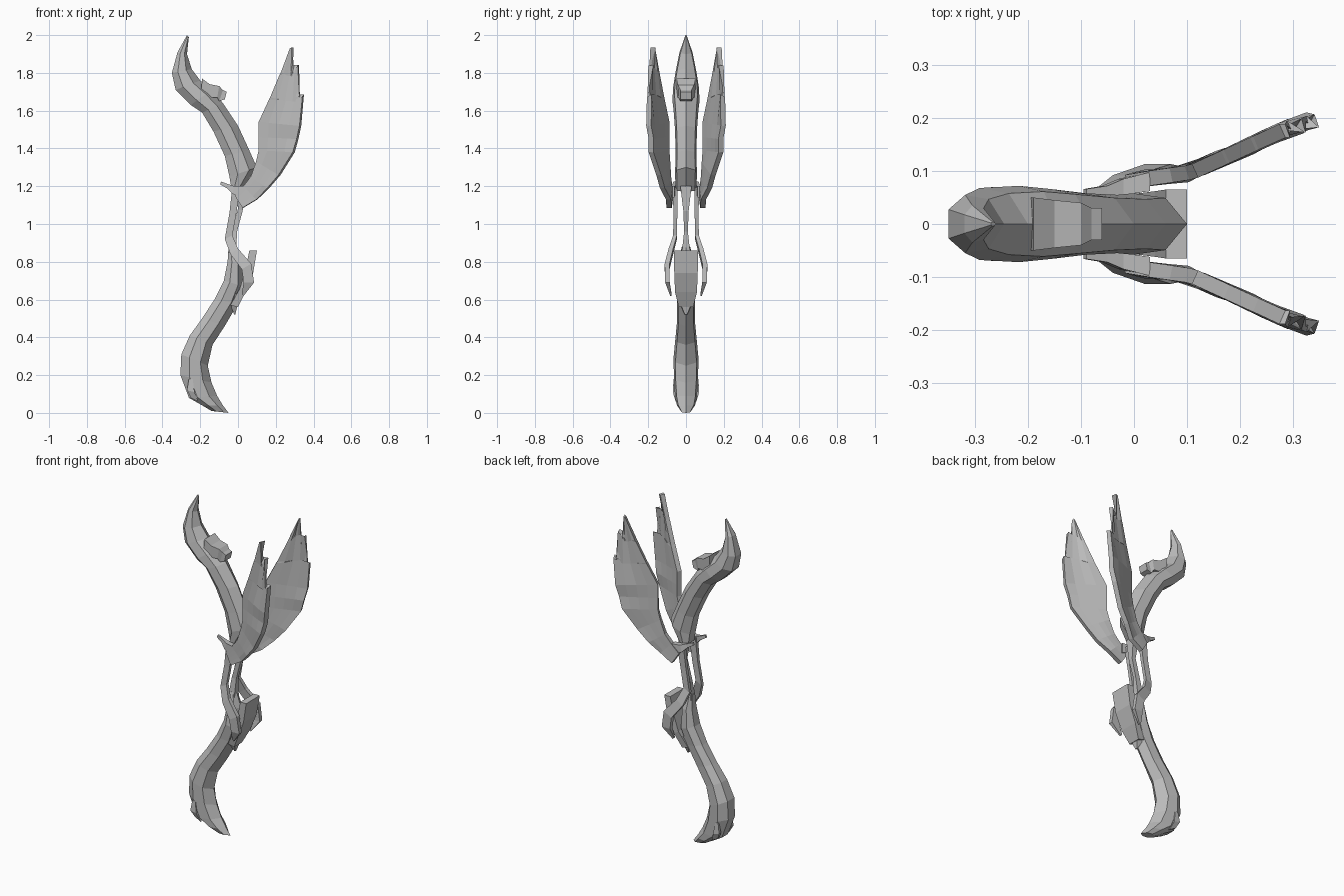
import bpy
import bmesh
from mathutils import Vector

if "Cube" in bpy.data.objects:
    bpy.data.objects.remove(bpy.data.objects["Cube"])

stone = bpy.data.materials.new("stone_grey")
stone.use_nodes = True
GREY = (0.5, 0.5, 0.5, 1)
stone.diffuse_color = GREY
stone.node_tree.nodes["Principled BSDF"].inputs["Base Color"].default_value = GREY

# cross-sections as (position from back to ridge, half width) pairs
RIDGED = [(0, 0.5), (0.3, 1), (0.72, 0.85), (1, 0)]
BOXED = [(0, 1), (1, 1)]


def finish(name, bm, mirrored, thickness=0):
    """Turn a bmesh into a flat-shaded object, optionally thickened and paired."""
    bmesh.ops.recalc_face_normals(bm, faces=bm.faces)
    mesh = bpy.data.meshes.new(name)
    bm.to_mesh(mesh)
    bm.free()
    mesh.materials.append(stone)
    obj = bpy.data.objects.new(name, mesh)
    bpy.context.collection.objects.link(obj)
    if thickness:
        mod = obj.modifiers.new("thickness", "SOLIDIFY")
        mod.thickness = thickness
        mod.offset = 0
    if mirrored:
        mod = obj.modifiers.new("pair", "MIRROR")
        mod.use_axis = (False, True, False)
        mod.use_mirror_merge = False
    return obj


def loft(name, sections, profile=RIDGED, mirrored=False):
    """Skin sections given in hundredths: back x, z, ridge x, z, half width, y centre."""
    bm = bmesh.new()
    outline = profile + [(t, -w) for t, w in reversed(profile) if w]
    rings = []
    for bx, bz, rx, rz, half, y in sections:
        back, ridge = Vector((bx, y, bz)), Vector((rx, y, rz))
        rings.append([bm.verts.new((back.lerp(ridge, t) + Vector((0, w * half, 0))) / 100)
                      for t, w in outline])
    count = len(outline)
    for a, b in zip(rings, rings[1:]):
        for i in range(count):
            j = (i + 1) % count
            bm.faces.new((a[i], a[j], b[j], b[i]))
    bm.faces.new(rings[0])
    bm.faces.new(rings[-1])
    return finish(name, bm, mirrored)


# Upper limb, curling up into a pointed crest
loft("upper_limb", [
    (-27, 200, -26, 199, 0.4, 0),
    (-32, 191, -27, 190, 3.5, 0),
    (-35, 180, -24.5, 182, 5.5, 0),
    (-33, 171, -20, 176, 6.8, 0),
    (-25, 163, -14, 171, 7.2, 0),
    (-19, 159, -8, 164, 6.6, 0),
    (-13, 149, 0, 152, 5.8, 0),
    (-7, 136, 6, 139, 5.5, 0),
    (-4.5, 125, 10, 130, 5.8, 0),
    (-3.5, 119, 1, 117, 5.5, 0)])

# Small beaked head on the inner side of the upper limb
loft("beaked_head", [
    (-20, 164, -19, 177, 5, 0),
    (-15, 167, -15, 174, 4.5, 0),
    (-11, 167, -10, 173, 4, 0),
    (-10, 165, -8, 171, 3, 0),
    (-7, 166, -6, 170, 3, 0)], BOXED)

# Lower limb, sweeping back and then forward to a flat point
loft("lower_limb", [
    (-14, 1, -5, 0, 2.5, 0),
    (-19, 4, -8, 4, 4.8, 0),
    (-26, 8, -11, 9, 5.8, 0),
    (-30.5, 20, -14, 16, 6.4, 0),
    (-30, 31, -16, 25, 6.6, 0),
    (-25.5, 41, -13.5, 36, 5.6, 0),
    (-19, 50, -7, 46, 4.7, 0),
    (-12.5, 60, 0, 58, 4.7, 0),
    (-7.5, 70, 3, 67, 5.5, 0),
    (-5.5, 80, 2, 79, 4.5, 0),
    (-5, 88, -1, 88, 2.2, 0)])

# Flared collar and thorn on the front edge of the lower limb
loft("collar", [
    (-4, 57, 0, 56, 3.8, 0),
    (1, 66, 4, 64, 5.8, 0),
    (4, 76, 8, 74, 6.2, 0),
    (6, 86, 10, 86, 6.5, 0)], BOXED)
loft("thorn", [
    (-2, 52, -1.5, 52, 0.6, 0),
    (-4, 57, 0, 58, 3, 0),
    (-3, 63, 2, 63, 4, 0)], BOXED)
loft("tail_barb", [
    (-26, 18, -24, 18, 0.5, 6),
    (-27, 12, -23, 11, 1, 6),
    (-25, 8, -21, 6, 0.5, 5)], BOXED, True)

# Grip made of one middle strand and two side strands ending in claws
loft("middle_strand", [
    (-1, 120, 3, 120, 3, 0),
    (0, 108, 2.5, 107, 1.4, 0),
    (-3.5, 96, -0.5, 96, 1, 0),
    (-5, 85, -1, 85, 2.2, 0)], BOXED)
loft("side_strand", [
    (-3, 120, 1, 118, 1.2, 5.8),
    (-4.5, 106, -1, 105, 1, 5.6),
    (-7, 92, -3, 94, 1, 5.8),
    (-4, 84, 0, 87, 1.2, 8),
    (2, 76, 7, 79, 1.3, 10),
    (3, 69, 8.5, 69, 1.2, 9.8),
    (2, 63, 3, 62, 0.4, 8)], BOXED, True)

# Hooks reaching back from the wing roots
loft("wing_hook", [
    (3, 114, 3, 120, 1.8, 8),
    (-3, 116, -2, 120, 1.5, 7),
    (-6, 119, -5, 121, 1, 6.2),
    (-9.5, 121, -9, 122.5, 0.6, 6)], BOXED, True)


# Pleated wings: each rib runs from the leading to the feathered trailing edge
def wing_y(x):
    knots = [(-10, 6), (0, 8.2), (11, 9.8), (28, 17.6), (36, 20.4)]
    for (x0, y0), (x1, y1) in zip(knots, knots[1:]):
        if x <= x1:
            return y0 + (y1 - y0) * (x - x0) / (x1 - x0)
    return y1


ribs = [
    (-1.5, 115, 2.5, 108.5), (3, 120, 10, 113), (7, 125, 16, 119),
    (10, 133, 22, 126), (11.5, 139, 29.5, 138), (11.5, 146, 31.5, 145),
    (11.5, 154, 33, 152), (17, 166, 34.5, 168), (17.5, 167, 32.8, 166),
    (22.5, 179, 32, 184), (23, 180, 29.5, 179.5), (28, 193, 29, 193.5)]
STEPS = 4
bm = bmesh.new()
rows = []
for n, (lx, lz, tx, tz) in enumerate(ribs):
    row = []
    for s in range(STEPS + 1):
        f = s / STEPS
        x, z = lx + (tx - lx) * f, lz + (tz - lz) * f
        pleat = 0.4 * f * (-1) ** n
        row.append(bm.verts.new((x / 100, (wing_y(x) + pleat) / 100, z / 100)))
    rows.append(row)
for a, b in zip(rows, rows[1:]):
    for i in range(STEPS):
        bm.faces.new((a[i], a[i + 1], b[i + 1], b[i]))
finish("wing", bm, True, 0.028)
